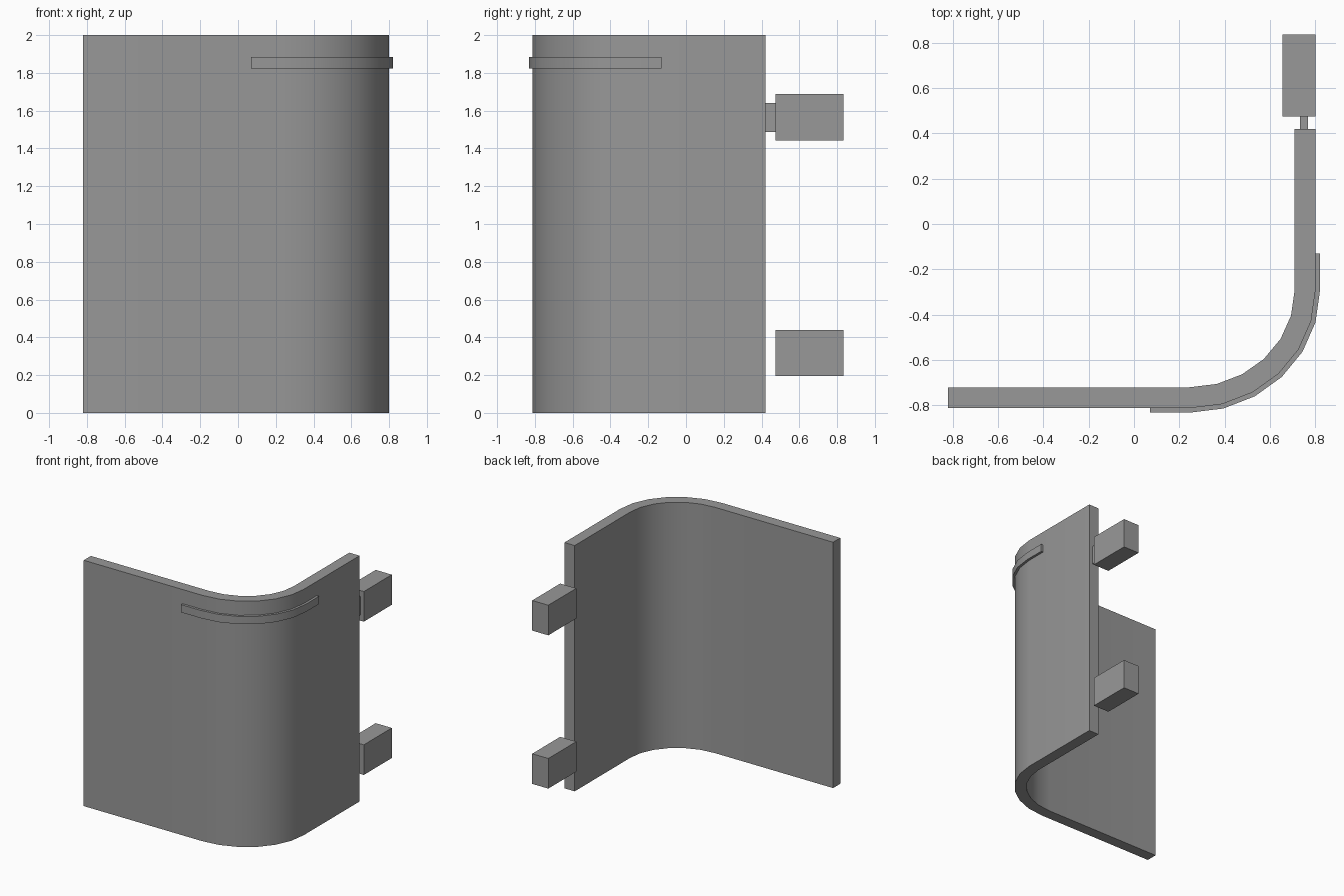
import bpy, bmesh, math

if "Cube" in bpy.data.objects:
    bpy.data.objects.remove(bpy.data.objects["Cube"])

CX, CY = 0.245, -0.295      # corner centre
RX, RY = 0.555, 0.517       # corner radii of the outer skin
STEPS = 6

# Dark grey shared by all parts
grey = bpy.data.materials.new("dark_grey")
grey.diffuse_color = (0.315, 0.315, 0.315, 1)
grey.use_nodes = True
grey.node_tree.nodes["Principled BSDF"].inputs["Base Color"].default_value = grey.diffuse_color


def outline(offset, x_start, y_end):
    """Plan line: straight front, rounded corner, straight side."""
    pts = [(x_start, CY - RY - offset)]
    for i in range(STEPS + 1):
        a = -math.pi / 2 + i * math.pi / 2 / STEPS
        pts.append((CX + (RX + offset) * math.cos(a),
                    CY + (RY + offset) * math.sin(a)))
    pts.append((CX + RX + offset, y_end))
    return pts


def curved_sheet(name, outer, inner, x_start, y_end, z0, z1):
    """Sheet between two plan lines, made of quads and raised from z0 to z1."""
    bm = bmesh.new()
    rings = []
    for o, i in zip(outline(outer, x_start, y_end), outline(inner, x_start, y_end)):
        rings.append([bm.verts.new((*p, z)) for p, z in
                      ((o, z0), (o, z1), (i, z1), (i, z0))])
    for a, b in zip(rings, rings[1:]):
        for k in range(4):
            n = (k + 1) % 4
            bm.faces.new((a[k], b[k], b[n], a[n]))
    bm.faces.new(rings[0])
    bm.faces.new(rings[-1][::-1])
    bmesh.ops.recalc_face_normals(bm, faces=bm.faces)
    mesh = bpy.data.meshes.new(name)
    bm.to_mesh(mesh)
    bm.free()
    mesh.materials.append(grey)
    obj = bpy.data.objects.new(name, mesh)
    bpy.context.collection.objects.link(obj)
    bpy.ops.object.select_all(action='DESELECT')
    obj.select_set(True)
    bpy.context.view_layer.objects.active = obj
    bpy.ops.object.shade_smooth_by_angle(angle=math.radians(30))


def box(name, lo, hi):
    bpy.ops.mesh.primitive_cube_add(
        size=1, location=[(a + b) / 2 for a, b in zip(lo, hi)])
    obj = bpy.context.object
    obj.name = name
    obj.scale = [b - a for a, b in zip(lo, hi)]
    bpy.ops.object.transform_apply(location=False, rotation=False, scale=True)
    obj.data.materials.append(grey)


# Main curved panel and the raised strip around its corner
curved_sheet("curved_panel", 0, -0.092, -0.82, 0.42, 0, 2)
curved_sheet("trim_strip", 0.02, 0, 0.07, -0.13, 1.822, 1.885)

# Blocks behind the side edge
for name, z in (("lower_block", 0.195), ("upper_block", 1.442)):
    box(name, (0.655, 0.475, z), (0.80, 0.835, z + 0.245))

# Tab joining the upper block to the panel
box("upper_tab", (0.732, 0.42, 1.487), (0.768, 0.475, 1.64))
